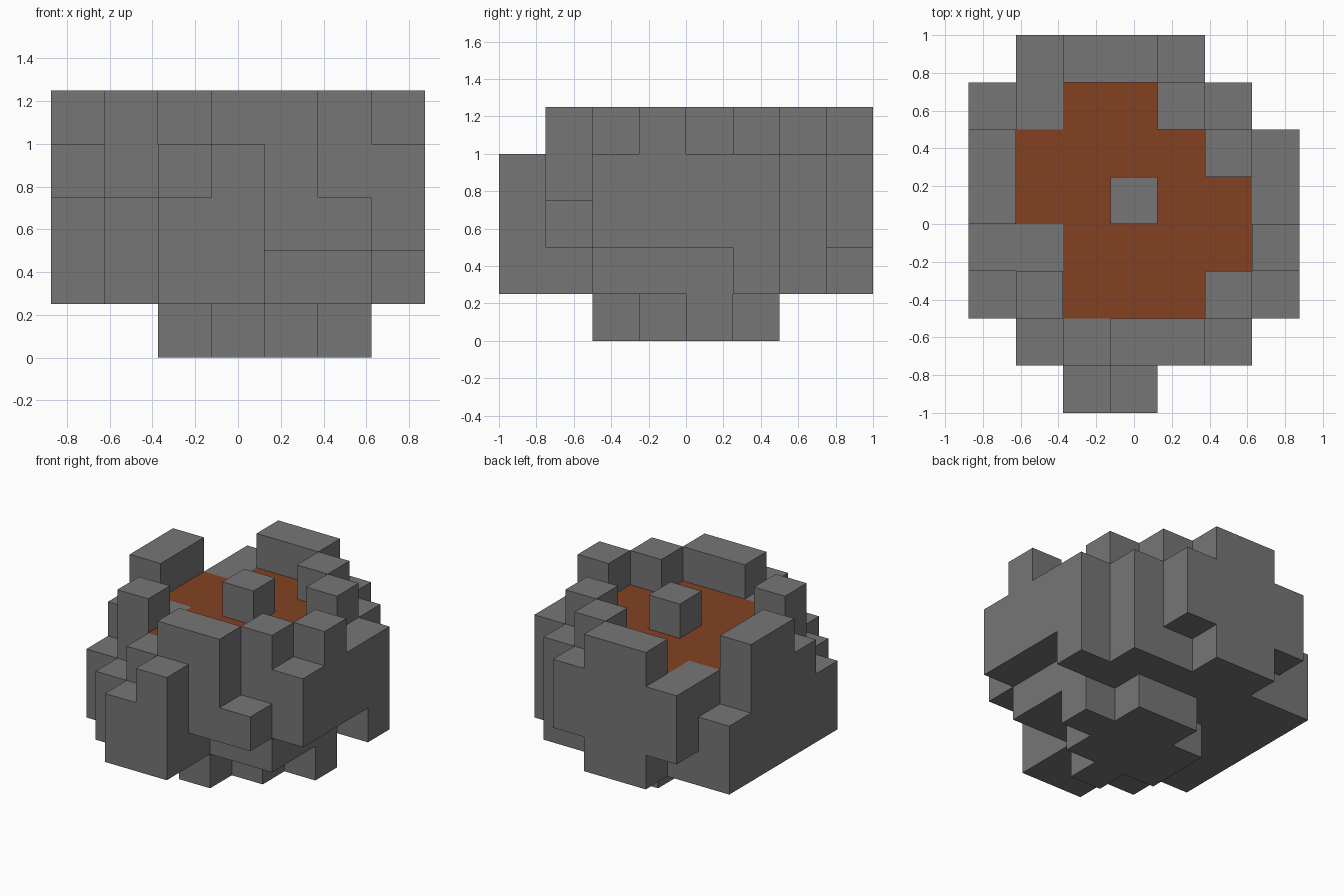
import bpy, bmesh
from mathutils import Vector

cube = bpy.data.objects.get("Cube")
if cube:
    bpy.data.objects.remove(cube, do_unlink=True)

UNIT = 0.25

# Column maps, back row first, left to right along x, in block units
TOPS = [".4554..",
        "344454.",
        "5444454",
        "5445444",
        "4444445",
        "3544454",
        ".34553.",
        "..34..."]
BOTTOMS = [".2112..",
           "111111.",
           "1110011",
           "1100002",
           "1100012",
           "1110112",
           ".11122.",
           "..11..."]
POOL = [".......",
        "..##...",
        ".####..",
        ".##.##.",
        "..####.",
        "..###..",
        ".......",
        "......."]


def make_material(name, rgb):
    mat = bpy.data.materials.new(name)
    mat.use_nodes = True
    color = (*rgb, 1.0)
    mat.diffuse_color = color
    bsdf = mat.node_tree.nodes["Principled BSDF"]
    bsdf.inputs["Base Color"].default_value = color
    bsdf.inputs["Roughness"].default_value = 0.9
    return mat


stone = make_material("stone gray", (0.18, 0.18, 0.18))
rust = make_material("rust brown", (0.23, 0.053, 0.016))

# Sort the blocks into parts
parts = {"stone_foot": set(), "stone_bowl": set(),
         "center_stone": set(), "pool_surface": set()}
rows = len(TOPS)
for r in range(rows):
    for i, top in enumerate(TOPS[r]):
        if top == ".":
            continue
        j = rows - 1 - r
        for k in range(int(BOTTOMS[r][i]), int(top)):
            if k == 0:
                part = "stone_foot"
            elif k == 3 and POOL[r][i] == "#":
                part = "pool_surface"
            elif k == 4 and (i, j) == (3, 4):
                part = "center_stone"
            else:
                part = "stone_bowl"
            parts[part].add((i, j, k))
solid = set().union(*parts.values())


def block_part(name, cells, mat):
    """Build the exposed sides of the blocks, merged into large flat faces."""
    bm = bmesh.new()
    for cell in cells:
        center = Vector(cell) + Vector((-3, -3.5, 0.5))
        for axis in range(3):
            for sign in (-1, 1):
                near = list(cell)
                near[axis] += sign
                if tuple(near) in solid:
                    continue
                n, u, v = Vector(), Vector(), Vector()
                n[axis] = sign / 2
                u[(axis + 1) % 3] = 0.5
                v[(axis + 2) % 3] = sign / 2
                mid = center + n
                corners = (mid - u - v, mid + u - v, mid + u + v, mid - u + v)
                bm.faces.new([bm.verts.new(c * UNIT) for c in corners])
    bmesh.ops.remove_doubles(bm, verts=bm.verts, dist=0.001)
    bmesh.ops.dissolve_limit(bm, angle_limit=0.01, verts=bm.verts, edges=bm.edges)
    mesh = bpy.data.meshes.new(name)
    bm.to_mesh(mesh)
    bm.free()
    mesh.materials.append(mat)
    obj = bpy.data.objects.new(name, mesh)
    bpy.context.collection.objects.link(obj)


for name, cells in parts.items():
    block_part(name, cells, rust if name == "pool_surface" else stone)
